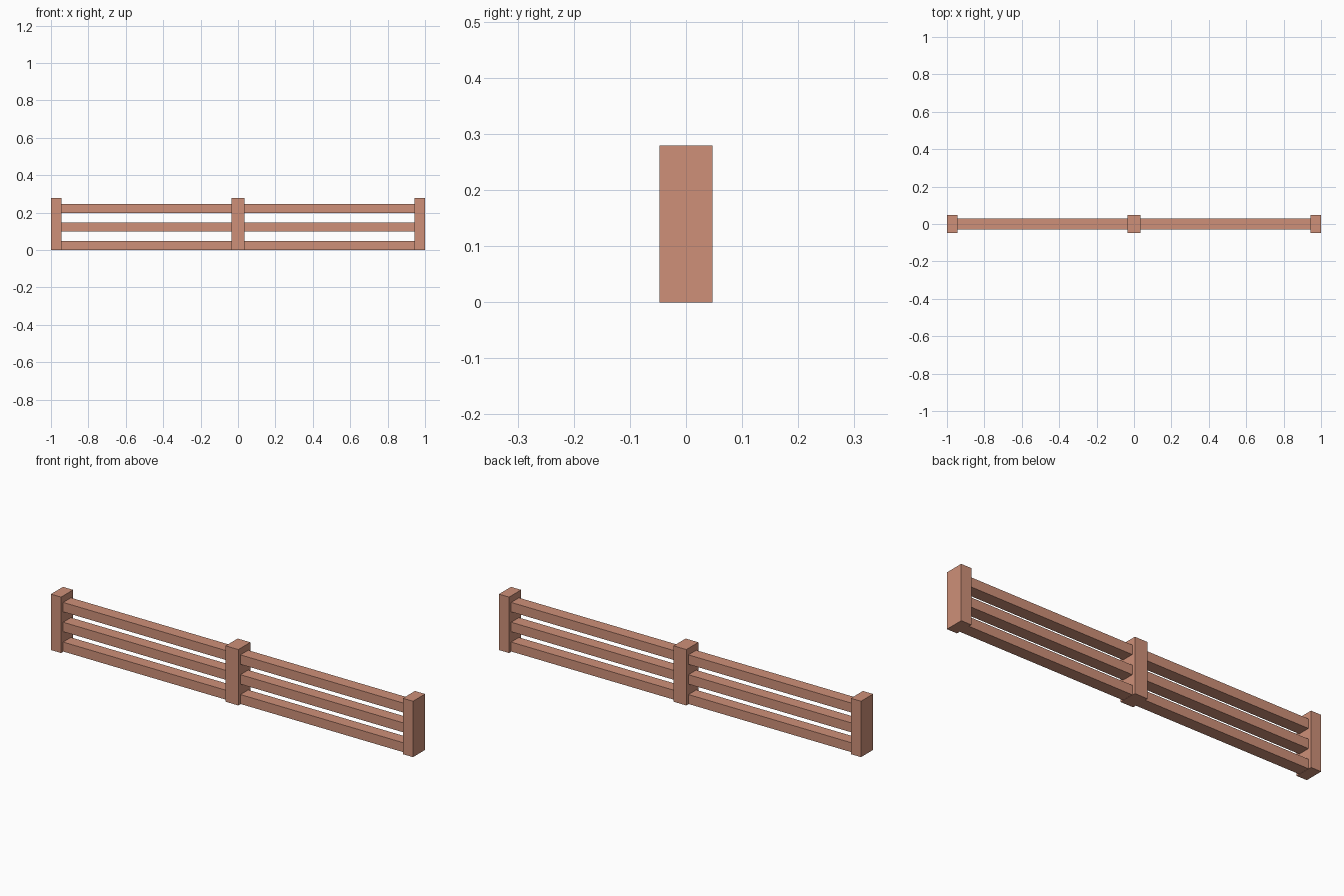
import bpy

if "Cube" in bpy.data.objects:
    bpy.data.objects.remove(bpy.data.objects["Cube"])

clay = bpy.data.materials.new("terracotta")
clay.diffuse_color = (0.62, 0.28, 0.19, 1)
clay.use_nodes = True
clay.node_tree.nodes["Principled BSDF"].inputs["Base Color"].default_value = clay.diffuse_color


def box(name, x0, x1, depth, z0, z1):
    """Box spanning x0..x1 and z0..z1, centred on y = 0."""
    bpy.ops.mesh.primitive_cube_add(size=1, location=((x0 + x1) / 2, 0, (z0 + z1) / 2))
    ob = bpy.context.object
    ob.name = name
    ob.scale = (x1 - x0, depth, z1 - z0)
    bpy.ops.object.transform_apply(location=False, rotation=False, scale=True)
    ob.data.materials.append(clay)
    return ob


HEIGHT, POST_DEPTH, RAIL_DEPTH = 0.279, 0.095, 0.061
END_INNER, MID_HALF = 0.944, 0.035

# Posts: a wider one in the middle, one at each end
box("middle_post", -MID_HALF, MID_HALF, POST_DEPTH, 0, HEIGHT)
box("left_post", -1, -END_INNER, POST_DEPTH, 0, HEIGHT)
box("right_post", END_INNER, 1, POST_DEPTH, 0, HEIGHT)

# Three evenly spaced rails in each bay, butting against the posts
for level, z in zip(("bottom", "centre", "top"), (0.001, 0.1, 0.199)):
    box(f"left_{level}_rail", -END_INNER, -MID_HALF, RAIL_DEPTH, z, z + 0.047)
    box(f"right_{level}_rail", MID_HALF, END_INNER, RAIL_DEPTH, z, z + 0.047)
